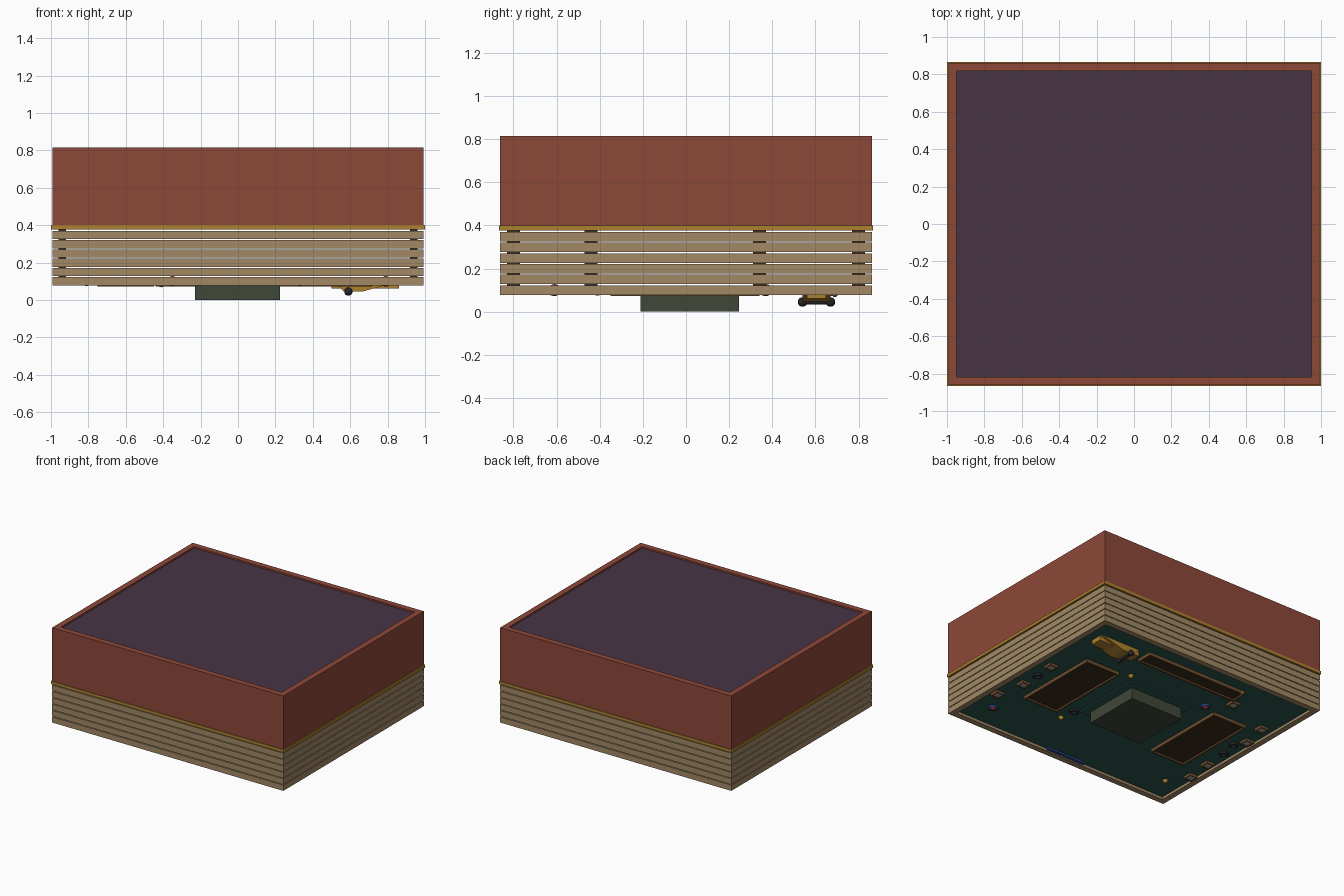
import bpy, math

if "Cube" in bpy.data.objects:
    bpy.data.objects.remove(bpy.data.objects["Cube"])

def mat(name, r, g, b):
    m = bpy.data.materials.new(name)
    m.diffuse_color = (r, g, b, 1)
    m.use_nodes = True
    m.node_tree.nodes["Principled BSDF"].inputs["Base Color"].default_value = m.diffuse_color
    return m

RED = mat("red_brown", .27, .065, .04)
PURPLE = mat("plum", .065, .035, .06)
TAN = mat("tan", .36, .25, .13)
GOLD = mat("gold", .42, .22, .03)
GREEN = mat("green", .02, .09, .075)
OLIVE = mat("olive", .05, .065, .04)
BROWN = mat("dark_brown", .045, .025, .012)
EDGE = mat("edge_brown", .16, .08, .03)
DARK = mat("charcoal", .02, .02, .025)
BLUE = mat("blue", .03, .07, .3)
CRIMSON = mat("crimson", .4, .03, .03)
PALE = mat("pale", .4, .4, .38)

def finish(o, name, m):
    o.name = name
    o.data.materials.append(m)
    return o

def box(name, x0, x1, y0, y1, z0, z1, m):
    bpy.ops.mesh.primitive_cube_add(size=1, location=((x0+x1)/2, (y0+y1)/2, (z0+z1)/2))
    o = bpy.context.object
    o.scale = (x1-x0, y1-y0, z1-z0)
    bpy.ops.object.transform_apply(location=False, rotation=False)
    return finish(o, name, m)

def ring(name, x0, x1, y0, y1, z0, z1, t, m):
    """Rectangular frame as one mesh with a hole, wall thickness t."""
    out = [(x0, y0), (x1, y0), (x1, y1), (x0, y1)]
    inn = [(x0+t, y0+t), (x1-t, y0+t), (x1-t, y1-t), (x0+t, y1-t)]
    v = [(*p, z) for z in (z0, z1) for p in out + inn]
    f = []
    for i in range(4):
        j = (i+1) % 4
        f += [(i, i+4, j+4, j), (i+8, j+8, j+12, i+12),
              (i, j, j+8, i+8), (i+4, i+12, j+12, j+4)]
    me = bpy.data.meshes.new(name)
    me.from_pydata(v, [], f)
    o = bpy.data.objects.new(name, me)
    bpy.context.collection.objects.link(o)
    return finish(o, name, m)

def ball(name, x, y, z, r, m):
    bpy.ops.mesh.primitive_uv_sphere_add(segments=16, ring_count=10, radius=r, location=(x, y, z))
    bpy.ops.object.shade_smooth()
    return finish(bpy.context.object, name, m)

def torus(name, x, y, z, R, r, m):
    bpy.ops.mesh.primitive_torus_add(major_radius=R, minor_radius=r, major_segments=20,
                                     minor_segments=8, location=(x, y, z))
    bpy.ops.object.shade_smooth()
    return finish(bpy.context.object, name, m)

def rod(name, x, y0, y1, z, r, m):
    bpy.ops.mesh.primitive_cylinder_add(vertices=16, radius=r, depth=y1-y0,
                                        location=(x, (y0+y1)/2, z), rotation=(math.pi/2, 0, 0))
    bpy.ops.object.shade_smooth_by_angle()
    return finish(bpy.context.object, name, m)

W, D, T = .993, .862, .045

# Upper walls, recessed top panel and gold band
ring("upper_wall", -W, W, -D, D, .40, .815, T, RED)
box("top_panel", -W+T, W-T, -D+T, D-T, .775, .803, PURPLE)
ring("gold_band", -1, 1, -.867, .867, .377, .40, .05, GOLD)

# Stacked slat frames with thin gaps between
for i in range(6):
    z = .078 + i*.0495
    ring(f"slat_frame_{i+1}", -W, W, -D, D, z, z+.044, T, TAN)
# Hidden spacers holding the frames apart
for sx in (-1, 1):
    for y in (-.8, -.44, .34, .8):
        box("spacer", sx*.94-.02, sx*.94+.02, y-.03, y+.03, .1, .39, BROWN)

# Underside board and edge strip
box("board", -W+T, W-T, -D+T, D-T, .098, .115, GREEN)
box("front_edge_strip", -.21, .13, -.815, -.79, .085, .098, BLUE)

# Central block on its stepped base
box("block_base", -.28, .28, -.26, .31, .088, .098, GREEN)
box("centre_block", -.23, .225, -.21, .245, 0, .1, OLIVE)

# Framed panels
for n, x0, x1, y0, y1 in (("right", .42, .72, -.35, .34), ("left", -.75, -.45, -.35, .34),
                          ("back", -.44, .44, .57, .70)):
    ring(n + "_panel_rim", x0, x1, y0, y1, .073, .1, .014, EDGE)
    box(n + "_panel", x0+.014, x1-.014, y0+.014, y1-.014, .085, .099, BROWN)
ball("latch_knob", -.41, .69, .083, .015, GOLD)

# Small square tiles along the sides
for x, y in ((.89, -.44), (.84, -.215), (.85, .10), (-.91, -.46), (-.89, -.25),
             (-.90, .17), (-.86, .38), (-.48, .52)):
    ring("tile_rim", x-.035, x+.035, y-.035, y+.035, .077, .099, .01, EDGE)
    box("tile", x-.026, x+.026, y-.026, y+.026, .082, .099, PALE)

# Rings and knobs
for x, y in ((.84, -.06), (.32, -.28), (-.85, .08), (-.88, -.06)):
    torus("dark_ring", x, y, .09, .025, .01, DARK)
for x, y in ((.33, -.41), (-.81, -.62), (.33, .36)):
    ball("gold_knob", x, y, .094, .02, GOLD)
for x, y in ((.79, -.61), (-.35, .37)):
    ball("red_knob", x, y, .1, .028, CRIMSON)
    torus("blue_collar", x, y, .09, .027, .009, BLUE)

# Tapered gold lever with dark rollers
o = box("lever_body", .51, .86, .54, .67, .045, .1, GOLD)
for v in o.data.vertices:
    if v.co.z < 0:
        v.co.x = -.12 if v.co.x < 0 else -.02
box("lever_tip", .50, .86, .56, .65, .062, .098, GOLD)
rod("lever_axle", .59, .54, .67, .045, .012, DARK)
for y in (.54, .67):
    ball("roller", .59, y, .045, .022, DARK)
